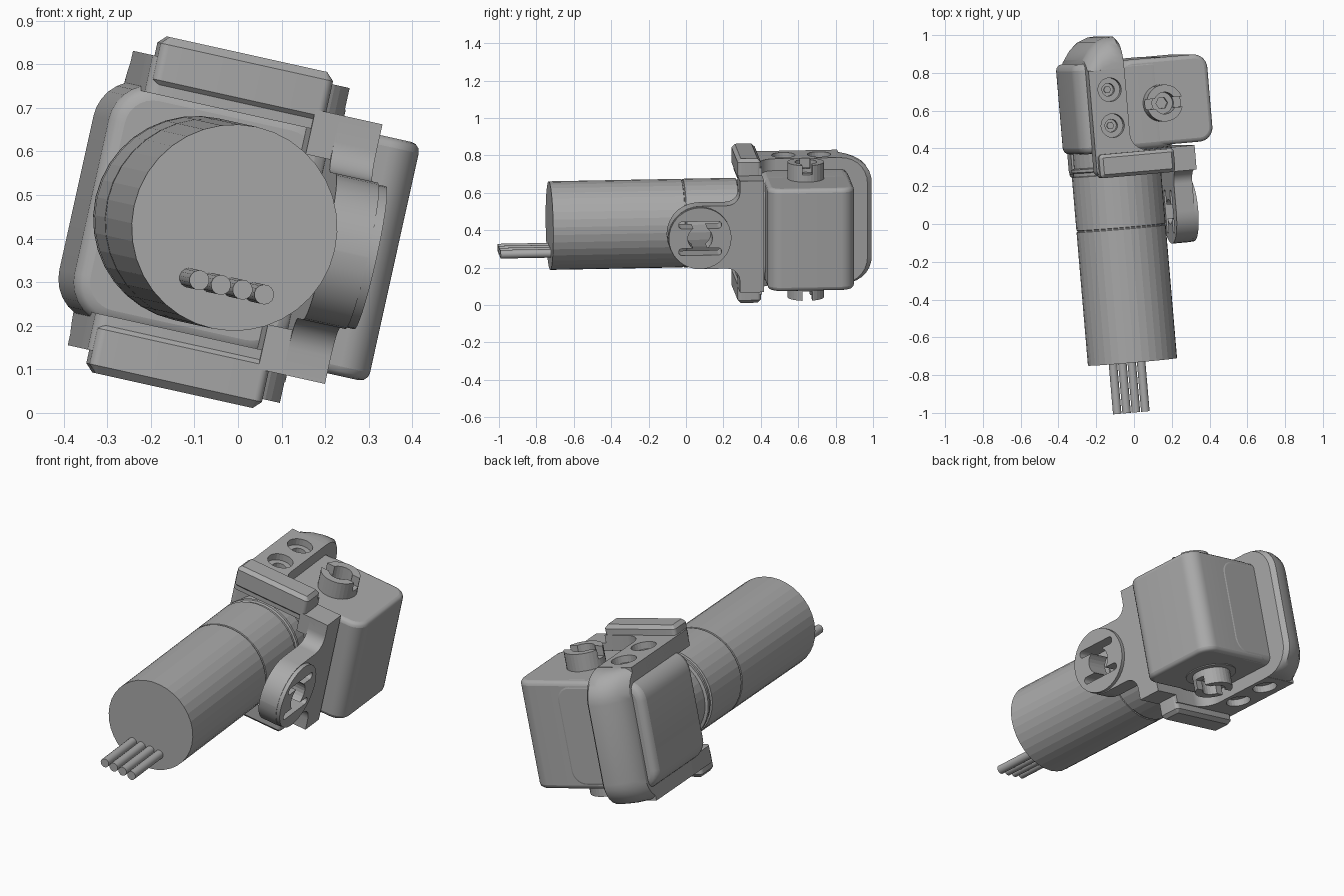
import bpy, bmesh, math
from mathutils import Matrix, Vector

if "Cube" in bpy.data.objects:
    bpy.data.objects.remove(bpy.data.objects["Cube"])

grey = bpy.data.materials.new("plain grey")
grey.use_nodes = True
COLOUR = (0.4, 0.4, 0.4, 1)
grey.diffuse_color = COLOUR
grey.node_tree.nodes["Principled BSDF"].inputs["Base Color"].default_value = COLOUR

# The motor axis is local y, rolled and yawed in the world
POSE = (Matrix.Translation((-0.008, -0.73, 0.425))
        @ Matrix.Rotation(math.radians(12.5), 4, 'Y')
        @ Matrix.Rotation(math.radians(5), 4, 'Z'))


def place(axis, a, p, q):
    return {'x': (a, p, q), 'y': (p, a, q), 'z': (p, q, a)}[axis]


def finish(name, bm, bevel=0, segments=3, smooth=True):
    bmesh.ops.recalc_face_normals(bm, faces=bm.faces[:])
    mesh = bpy.data.meshes.new(name)
    bm.to_mesh(mesh)
    bm.free()
    mesh.materials.append(grey)
    obj = bpy.data.objects.new(name, mesh)
    bpy.context.collection.objects.link(obj)
    obj.matrix_world = POSE
    if bevel:
        mod = obj.modifiers.new("edge", 'BEVEL')
        mod.width, mod.segments = bevel, segments
        mod.limit_method, mod.angle_limit = 'ANGLE', math.radians(50)
    if smooth:
        bpy.ops.object.select_all(action='DESELECT')
        obj.select_set(True)
        bpy.context.view_layer.objects.active = obj
        bpy.ops.object.shade_smooth_by_angle(angle=math.radians(35))
    return obj


def loft(rings, bm=None):
    bm = bm or bmesh.new()
    loops = [[bm.verts.new(p) for p in ring] for ring in rings]
    for lo, hi in zip(loops, loops[1:]):
        for i in range(len(lo)):
            j = (i + 1) % len(lo)
            bm.faces.new((lo[i], lo[j], hi[j], hi[i]))
    bm.faces.new(loops[0])
    bm.faces.new(loops[-1])
    return bm


def rounded(corners, steps=7):
    """Fillet each (p, q, radius) corner of an outline."""
    out = []
    for i, (p, q, r) in enumerate(corners):
        c = Vector((p, q))
        if not r:
            out.append(c)
            continue
        a = c + (Vector(corners[i - 1][:2]) - c).normalized() * r
        b = c + (Vector(corners[(i + 1) % len(corners)][:2]) - c).normalized() * r
        for k in range(steps + 1):
            t = k / steps
            w0, w1, w2 = (1 - t) ** 2, 2 * t * (1 - t) * math.sqrt(0.5), t * t
            out.append((a * w0 + c * w1 + b * w2) / (w0 + w1 + w2))
    return out


def rect(p0, p1, q0, q1, r=0):
    return rounded([(p0, q0, r), (p1, q0, r), (p1, q1, r), (p0, q1, r)])


def circle(p, q, r, n=28):
    return [(p + r * math.cos(math.tau * i / n), q + r * math.sin(math.tau * i / n))
            for i in range(n)]


def prism(name, outline, axis, a, b, bevel=0, segments=3, smooth=True):
    bm = loft([[place(axis, s, p, q) for p, q in outline] for s in (a, b)])
    return finish(name, bm, bevel, segments, smooth)


def cut(obj, outline, axis, a, b):
    tool = prism("cutter", outline, axis, a, b, smooth=False)
    tool.hide_render = True
    mod = obj.modifiers.new("cut", 'BOOLEAN')
    mod.operation, mod.solver, mod.object = 'DIFFERENCE', 'EXACT', tool
    bpy.context.view_layer.objects.active = obj
    bpy.ops.object.modifier_apply(modifier=mod.name)
    bpy.data.objects.remove(tool)


# Motor can with seam, and the grooved collar behind it
R = 0.237
profile = [(R, 0), (R, .708), (.232, .71), (.232, .716), (R, .718), (R, 1.0),
           (.228, 1.003), (.228, 1.02), (R, 1.025), (R, 1.04), (.222, 1.045), (.222, 1.15)]
finish("motor_can", loft([[place('y', v, p, q) for p, q in circle(0, 0, r, 36)]
                          for r, v in profile]), smooth=False)

# Four lead wires
for i in range(4):
    prism("wire_%d" % (i + 1), circle((i - 1.5) * .051, -.135, .023, 14), 'y', -.27, .01)

# Gearbox halves
prism("gearbox_left", rect(-.236, .28, -.281, .281, .1), 'y', 1.12, 1.6, .035)
prism("gearbox_right", rect(0, .483, 1.135, 1.598, .075), 'z', -.28, .28, .022)

# Output shaft with slotted ends
shaft = prism("output_shaft", circle(.212, 1.357, .098, 32), 'z', -.37, .37, smooth=False)
for s in (-1, 1):
    cut(shaft, circle(.212, 1.357, .058, 24), 'z', s * .3, s * .4)
    cut(shaft, rect(.08, .35, 1.33, 1.384), 'z', s * .32, s * .41)
    cut(shaft, circle(.212, 1.357, .032, 6), 'z', s * .2, s * .35)
prism("shaft_seat", circle(.212, 1.357, .13, 32), 'z', -.285, .2)

# Clamp strap wrapping round the back of the gearbox
rings = []
for u, back in ((-.18, 1.62), (-.145, 1.67), (-.1, 1.708), (-.05, 1.728), (-.005, 1.73), (.015, 1.705)):
    loop = rounded([(1.2, -.345, 0), (back, -.345, .14), (back, .345, .14), (1.2, .345, 0)])
    rings.append([(u, v, w) for v, w in loop])
strap = finish("clamp_strap", loft(rings))

# Top and bottom clamp plates, screw wells and front lips
for s, side in ((1, "top"), (-1, "bottom")):
    plan = rounded([(-.18, 1.0, .03), (.235, 1.0, .02), (.235, 1.12, 0),
                    (.015, 1.12, .09), (.015, 1.56, 0), (-.18, 1.56, 0)])
    plate = prism("clamp_plate_" + side, plan, 'z', s * .26, s * .346)
    for v in (1.262, 1.453):
        for part in (plate, strap):
            cut(part, circle(-.074, v, .063, 24), 'z', s * .31, s * .42)
            cut(part, circle(-.074, v, .034, 16), 'z', s * .24, s * .33)
        prism("screw_seat", circle(-.074, v, .02, 6), 'z', s * .2, s * .29, smooth=False)
    prism("clamp_lip_" + side, rect(-.17, .237, .99, 1.115, .02), 'z', s * .275, s * .395, .018, 1)
    prism("side_block_" + side, rect(.21, .3, .99, 1.12), 'z', s * .2, s * .305, smooth=False)

# Side flange with the mounting ear
half = [(.605, -.172, .17), (.99, -.172, .07), (.99, -.305, 0), (1.12, -.305, 0)]
outline = rounded(half + [(v, -w, r) for v, w, r in reversed(half)])
ear = prism("mounting_ear", outline, 'x', .268, .368)
pad = prism("ear_pad", circle(.775, 0, .168, 36), 'x', .28, .388)
for part in (ear, pad):
    cut(part, circle(.775, 0, .066, 24), 'x', .2, .45)
    for s in (-1, 1):
        cut(part, rect(.66, .89, s * .073 - .019, s * .073 + .019, .018), 'x', .2, .45)
